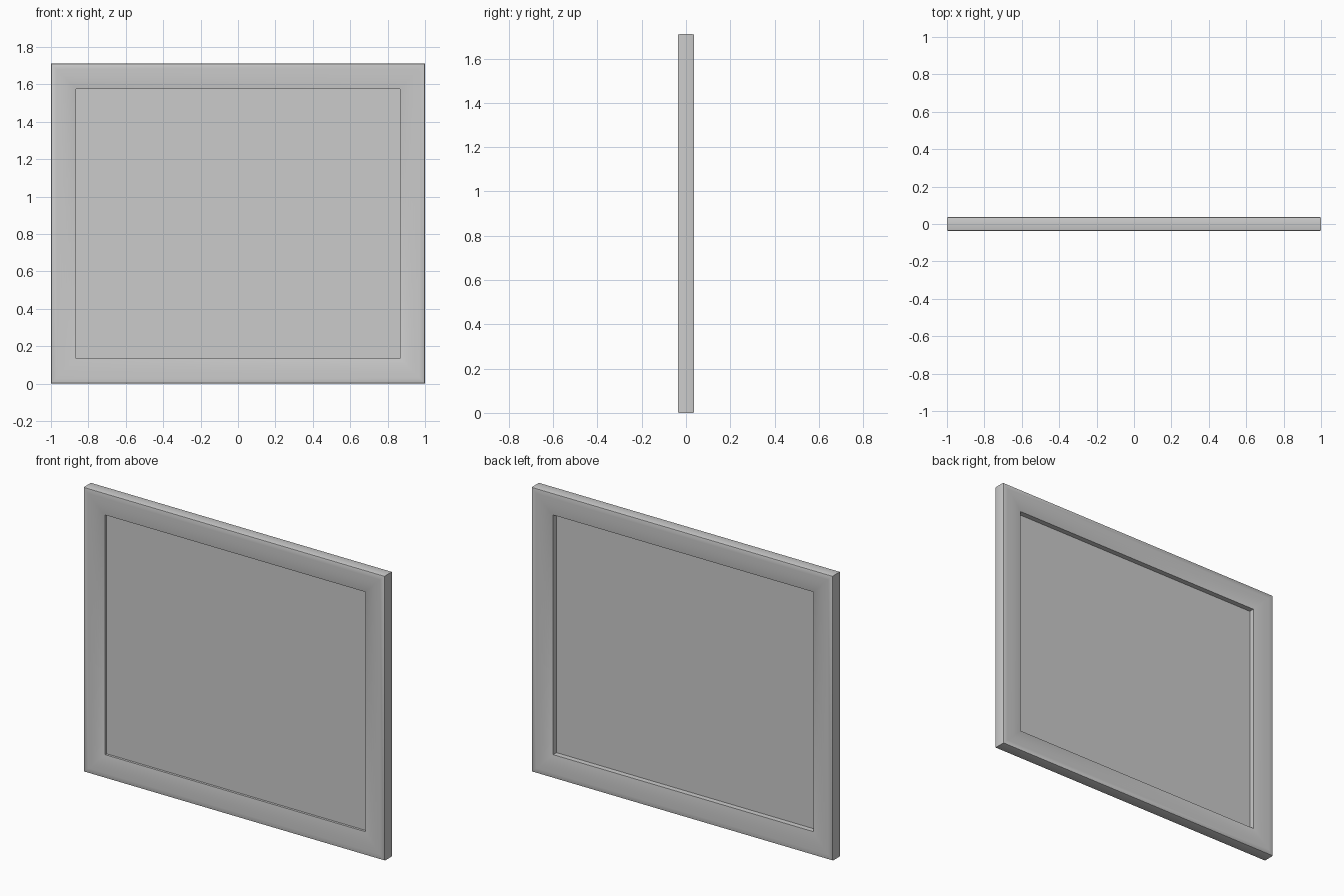
import bpy, bmesh, math

cube = bpy.data.objects.get("Cube")
if cube:
    bpy.data.objects.remove(cube)

W, H, T = 1.0, 1.71, 0.037      # half width, height, half thickness
BORDER = 0.135                  # moulding width
INNER = 0.026                   # half thickness at the inner lip

grey = bpy.data.materials.new("soft grey")
grey.use_nodes = True
colour = (0.6, 0.6, 0.6, 1)
grey.diffuse_color = colour
grey.node_tree.nodes["Principled BSDF"].inputs["Base Color"].default_value = colour


def finish(bm, name):
    bmesh.ops.recalc_face_normals(bm, faces=bm.faces)
    mesh = bpy.data.meshes.new(name)
    bm.to_mesh(mesh)
    bm.free()
    obj = bpy.data.objects.new(name, mesh)
    bpy.context.collection.objects.link(obj)
    mesh.materials.append(grey)
    bpy.ops.object.select_all(action='DESELECT')
    obj.select_set(True)
    bpy.context.view_layer.objects.active = obj
    bpy.ops.object.shade_smooth_by_angle(angle=math.radians(35))
    return obj


# Moulding half profile: (inset from outer edge, depth), rounding off inwards
half = [(0, T - 0.007), (0.002, T - 0.002), (0.007, T)]
STEPS = 8
for i in range(STEPS + 1):
    t = i / STEPS
    half.append((0.03 + (BORDER - 0.03) * t, T - (T - INNER) * t ** 2.5))
profile = [(d, -y) for d, y in half] + [(d, y) for d, y in reversed(half)]

# Sweep the profile round four mitred corners
bm = bmesh.new()
rings = []
for sx, top in ((-1, 0), (1, 0), (1, 1), (-1, 1)):
    rings.append([bm.verts.new((sx * (W - d), y, H - d if top else d))
                  for d, y in profile])
n = len(profile)
for c in range(4):
    a, b = rings[c], rings[(c + 1) % 4]
    for i in range(n):
        j = (i + 1) % n
        bm.faces.new((a[i], b[i], b[j], a[j]))
finish(bm, "frame_moulding")

# Thin panel set between the lips
bm = bmesh.new()
bmesh.ops.create_cube(bm, size=1)
for v in bm.verts:
    v.co.x *= 2 * (W - BORDER) + 0.02
    v.co.y = v.co.y * 0.006 - 0.009
    v.co.z = v.co.z * (H - 2 * BORDER + 0.03) + H / 2
finish(bm, "panel")
